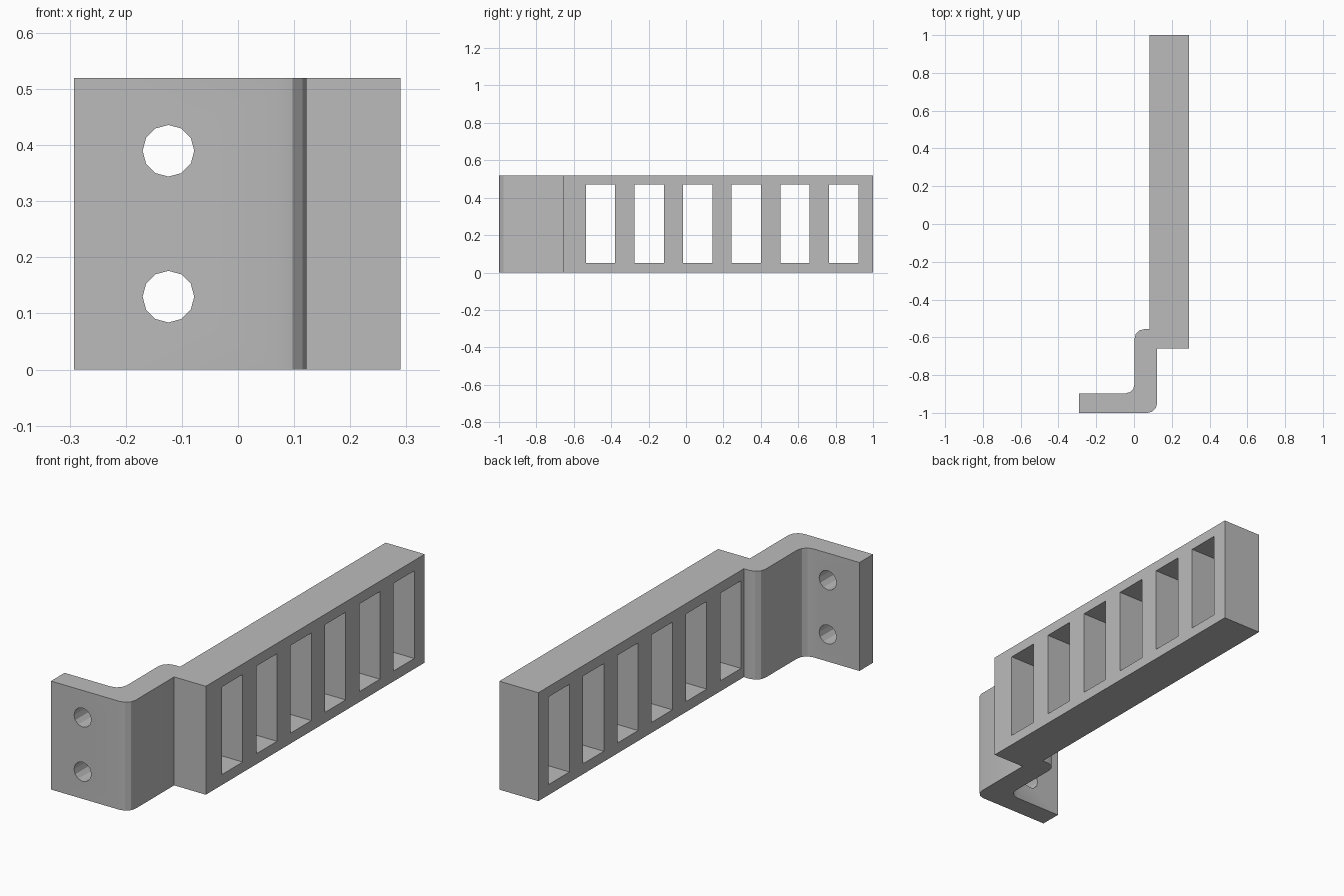
import bpy, bmesh, math
from mathutils import Vector, Matrix

old = bpy.data.objects.get("Cube")
if old:
    bpy.data.objects.remove(old, do_unlink=True)

HEIGHT = 0.52

grey = bpy.data.materials.new("plain grey")
grey.use_nodes = True
colour = (0.5, 0.5, 0.5, 1)
grey.diffuse_color = colour
grey.node_tree.nodes["Principled BSDF"].inputs["Base Color"].default_value = colour


def add_object(name, bm):
    mesh = bpy.data.meshes.new(name)
    bmesh.ops.recalc_face_normals(bm, faces=bm.faces)
    bm.to_mesh(mesh)
    bm.free()
    mesh.materials.append(grey)
    obj = bpy.data.objects.new(name, mesh)
    bpy.context.collection.objects.link(obj)
    return obj


def fillet(prev, corner, nxt, radius, segments=3):
    """Arc points rounding one right-angled corner."""
    a = (Vector(prev) - Vector(corner)).normalized() * radius
    b = (Vector(nxt) - Vector(corner)).normalized() * radius
    centre = Vector(corner) + a + b
    angles = [math.pi / 2 * i / segments for i in range(segments + 1)]
    return [centre - b * math.cos(t) - a * math.sin(t) for t in angles]


# Plan outline: mounting flange, offset web and long bar (x, y, corner radius)
outline = [
    (-0.292, -1, 0), (0.122, -1, 0.05), (0.122, -0.658, 0), (0.29, -0.658, 0),
    (0.29, 1, 0), (0.083, 1, 0), (0.083, -0.557, 0), (0.003, -0.557, 0.05),
    (0.003, -0.897, 0.05), (-0.292, -0.897, 0),
]
points = []
for i, (x, y, r) in enumerate(outline):
    if r:
        points += fillet(outline[i - 1][:2], (x, y),
                         outline[(i + 1) % len(outline)][:2], r)
    else:
        points.append(Vector((x, y)))

bm = bmesh.new()
base = bm.faces.new([bm.verts.new((p.x, p.y, 0)) for p in points])
top = bmesh.ops.extrude_face_region(bm, geom=[base])["geom"]
bmesh.ops.translate(bm, vec=(0, 0, HEIGHT),
                    verts=[v for v in top if isinstance(v, bmesh.types.BMVert)])
bracket = add_object("slotted_bracket", bm)

# Cutters: six windows through the bar, two screw holes through the flange
bm = bmesh.new()
for i in range(6):
    place = Matrix.Translation((0.19, -0.457 + 0.26 * i, HEIGHT / 2))
    bmesh.ops.create_cube(bm, size=1, matrix=place @ Matrix.Diagonal((0.4, 0.157, 0.42, 1)))
for z in (0.13, 0.39):
    place = Matrix.Translation((-0.124, -0.95, z)) @ Matrix.Rotation(math.pi / 2, 4, "X")
    bmesh.ops.create_cone(bm, cap_ends=True, segments=12, radius1=0.046,
                          radius2=0.046, depth=0.3, matrix=place)
cutter = add_object("opening_cutters", bm)
cutter.hide_render = True

cut = bracket.modifiers.new("openings", "BOOLEAN")
cut.operation = "DIFFERENCE"
cut.solver = "EXACT"
cut.object = cutter

bpy.ops.object.select_all(action="DESELECT")
bracket.select_set(True)
bpy.context.view_layer.objects.active = bracket
bpy.ops.object.modifier_apply(modifier=cut.name)
bpy.data.objects.remove(cutter, do_unlink=True)

# Blend only the soft bend edges
bpy.ops.object.shade_smooth_by_angle(angle=math.radians(25))
